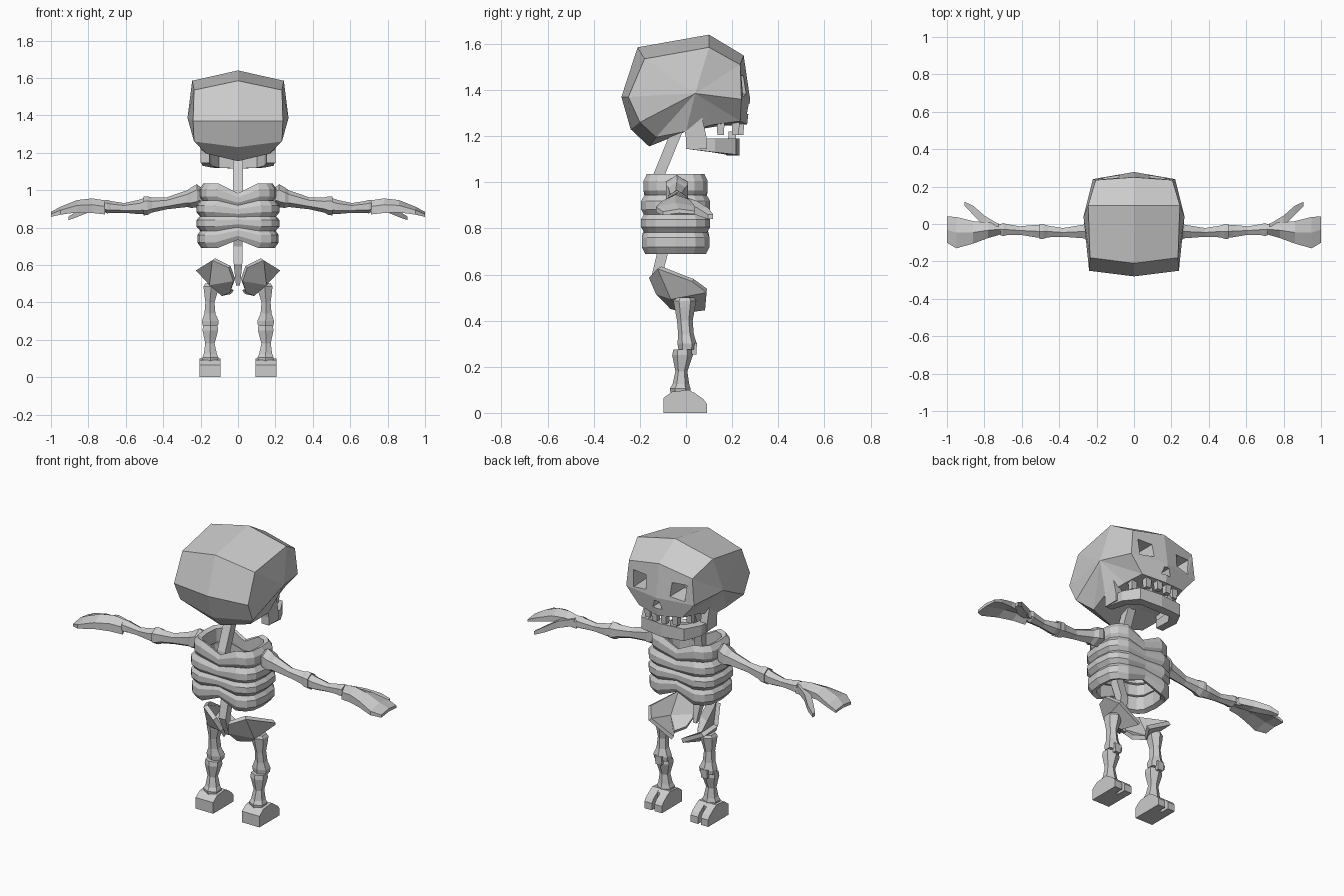
import bpy, bmesh, math
from mathutils import Vector

if "Cube" in bpy.data.objects:
    bpy.data.objects.remove(bpy.data.objects["Cube"])


def finish(name, bm, mirror=False):
    bmesh.ops.recalc_face_normals(bm, faces=bm.faces)
    me = bpy.data.meshes.new(name)
    bm.to_mesh(me)
    bm.free()
    ob = bpy.data.objects.new(name, me)
    bpy.context.collection.objects.link(ob)
    if mirror:
        ob.modifiers.new("mirror", "MIRROR").use_clip = True
    return ob


def loft(name, rings, mirror=False, closed=False, caps=(True, True)):
    """Skin a row of equal-length point rings."""
    bm = bmesh.new()
    rs = [[bm.verts.new(p) for p in r] for r in rings]
    n = len(rs[0])
    for i in range(len(rs) if closed else len(rs) - 1):
        a, b = rs[i], rs[(i + 1) % len(rs)]
        for j in range(n):
            k = (j + 1) % n
            bm.faces.new((a[j], a[k], b[k], b[j]))
    if not closed:
        if caps[0]:
            bm.faces.new(rs[0])
        if caps[1]:
            bm.faces.new(rs[-1])
    return finish(name, bm, mirror)


def bone(name, sections, axis, n=6, mirror=True):
    """Bone along x or z: sections are (x, y, z, radius a, radius b)."""
    rings = []
    for x, y, z, a, b in sections:
        ring = []
        for i in range(n):
            t = math.tau * (i + 0.5) / n
            c, s = math.cos(t) * a, math.sin(t) * b
            ring.append((x, y + c, z + s) if axis == "x" else (x + c, y + s, z))
        rings.append(ring)
    return loft(name, rings, mirror)


def prism(name, profile, x0, x1, mirror=False):
    return loft(name, [[(x, y, z) for y, z in profile] for x in (x0, x1)], mirror)


def block(name, x, y, z, sx, sy, sz, taper=1.0, mirror=False):
    rings = []
    for s, f in ((-1, taper), (1, 1)):
        rings.append([(x + i * sx * f / 2, y + j * sy * f / 2, z + s * sz / 2)
                      for i, j in ((-1, -1), (1, -1), (1, 1), (-1, 1))])
    return loft(name, rings, mirror)


# skull: centre profile and a slightly smaller side profile, fanned at the temples
mid = [(-.28, 1.37), (-.21, 1.585), (.10, 1.64), (.25, 1.55), (.278, 1.36),
       (.265, 1.25), (.15, 1.245), (0, 1.22), (-.16, 1.155), (-.24, 1.23)]
side = [(.24, -.25, 1.37), (.235, -.18, 1.535), (.245, .10, 1.585), (.205, .235, 1.51),
        (.22, .24, 1.36), (.14, .235, 1.265), (.165, .12, 1.25), (.2, 0, 1.22),
        (.17, -.13, 1.195), (.235, -.2, 1.26)]
bm = bmesh.new()
cen = [bm.verts.new((0, y, z)) for y, z in mid]
for s in (-1, 1):
    rim = [bm.verts.new((s * x, y, z)) for x, y, z in side]
    temple = bm.verts.new((s * .27, .04, 1.385))
    for j in range(len(mid)):
        k = (j + 1) % len(mid)
        bm.faces.new((cen[j], cen[k], rim[k], rim[j]))
        bm.faces.new((rim[j], rim[k], temple))
skull = finish("skull", bm)

# eye sockets and nose hole
cutters = []
for s in (-1, 1):
    eye = [(-.05, -.04), (.045, -.055), (.055, .05), (-.045, .045)]
    cutters.append(loft("eye_cutter", [[(s * (.125 + a * f), y, 1.42 + b * f) for a, b in eye]
                                       for y, f in ((.14, .7), (.4, 1.2))]))
nose = [(-.03, -.02), (.03, -.02), (.015, .025), (-.015, .025)]
cutters.append(loft("nose_cutter", [[(a, y, 1.315 + b) for a, b in nose] for y in (.2, .4)]))
for c in cutters:
    m = skull.modifiers.new("hole", "BOOLEAN")
    m.operation, m.object, m.solver = "DIFFERENCE", c, "EXACT"
    c.hide_render = True
    c.hide_set(True)

# teeth
for x, y in ((.03, .235), (.09, .215), (.135, .15)):
    block("upper_tooth", x, y, 1.235, .038, .035, .06, .8, True)
block("lower_tooth", .07, .2, 1.2, .035, .03, .04, 1.2, True)

# jaw: horseshoe body and upright branches
arch = [(.175, 0, .022, 0, 1.145), (.165, .12, .024, .006, 1.13),
        (.12, .195, .018, .022, 1.12), (0, .205, 0, .027, 1.115)]
loft("jaw", [[(x - a, y - b, z), (x + a, y + b, z), (x + a, y + b, 1.19), (x - a, y - b, 1.19)]
             for x, y, a, b, z in arch], True, caps=(True, False))
loft("jaw_branch", [[(x - .022, y0, z), (x + .022, y0, z), (x + .022, y1, z), (x - .022, y1, z)]
                    for x, y0, y1, z in ((.178, 0, .09, 1.145), (.178, 0, .09, 1.19),
                                         (.18, -.015, .07, 1.28))], True)

# spine
bone("spine", [(0, y, z, r, r) for y, z, r in
               ((-.04, 1.22, .036), (-.13, 1.0, .036), (-.15, .85, .036), (-.1, .7, .034),
                (-.125, .6, .032), (-.09, .49, .015))], "z", 4, False)

# ribs: four stacked hollow bands, pinched at the back and breastbone
for top, bot, wide in ((1.035, .935, .93), (.945, .855, 1), (.865, .78, 1), (.79, .69, .98)):
    h = top - bot
    section = [(.9, top), (1, top - .3 * h), (1, bot + .3 * h), (.9, bot), (.78, bot + .01),
               (.78, top - .01)]
    rings = []
    for i in range(16):
        t = math.tau * i / 16
        c, s = math.cos(t), math.sin(t)
        x = .222 * math.copysign(abs(c) ** .6, c)
        y = .157 * math.copysign(abs(s) ** .6, s)
        pinch = abs(c) < .01
        ring = []
        for f, z in section:
            zz = .85 + (z - .85) * .72 if pinch else z
            ring.append((x * f * wide, -.045 + y * f * wide * (.92 if pinch else 1), zz))
        rings.append(ring)
    loft("rib_band", rings, closed=True)

# pelvis wings
grid = [[(.045, -.15, .59), (.13, -.115, .63), (.215, .03, .575)],
        [(.02, -.12, .52), (.145, -.06, .50), (.17, .09, .53)],
        [(.04, -.06, .46), (.08, 0, .445), (.03, .08, .455)]]
bm = bmesh.new()
vs = [[bm.verts.new(p) for p in r] for r in grid]
for i in range(2):
    for j in range(2):
        bm.faces.new((vs[i][j], vs[i][j + 1], vs[i + 1][j + 1], vs[i + 1][j]))
wing = finish("pelvis_wing", bm)
sol = wing.modifiers.new("thickness", "SOLIDIFY")
sol.thickness, sol.offset = .025, 0
wing.modifiers.new("mirror", "MIRROR")

# arms
bone("upper_arm", [(.2, -.04, .97, .04, .045), (.22, -.04, .97, .055, .062),
                   (.25, -.04, .96, .055, .055), (.27, -.04, .955, .042, .045),
                   (.38, -.045, .93, .027, .032), (.46, -.04, .92, .036, .04),
                   (.485, -.04, .917, .045, .05), (.505, -.04, .915, .045, .05)], "x")
bone("forearm", [(.505, -.04, .915, .038, .042), (.53, -.038, .91, .038, .038),
                 (.61, -.035, .905, .026, .026), (.68, -.03, .91, .034, .032),
                 (.70, -.03, .912, .04, .036), (.715, -.03, .915, .034, .032)], "x")

# hands: an arched mitten and a thumb
palm = [(.71, -.055, 0, .92, .025), (.78, -.075, .008, .93, .026), (.86, -.105, .015, .925, .022),
        (.95, -.13, .038, .897, .014), (1.0, -.10, .04, .875, .009)]
loft("hand", [[(x, y0, z - 2 * t), (x, (y0 + y1) / 2, z - t), (x, y1, z - 1.5 * t),
               (x, y1, z), (x, (y0 + y1) / 2, z + t), (x, y0, z - t * .3)]
              for x, y0, y1, z, t in palm], True)
loft("thumb", [[(x, y0, z - t), (x, y1, z - t), (x, y1, z + t), (x, y0, z + t)]
               for x, y0, y1, z, t in ((.725, -.04, .0, .915, .02), (.80, -.01, .045, .90, .02),
                                       (.86, .05, .098, .872, .016), (.905, .095, .118, .85, .01))],
     True)

# legs
bone("thigh", [(.145, -.005, .50, .035, .04), (.145, -.005, .485, .045, .05),
               (.145, -.005, .46, .043, .045), (.15, -.005, .40, .028, .034),
               (.15, 0, .34, .034, .034), (.148, .005, .30, .052, .042),
               (.148, .005, .275, .048, .038)], "z")
bone("shin", [(.148, -.015, .275, .045, .04), (.148, -.015, .25, .048, .045),
              (.15, -.02, .18, .029, .026), (.148, -.022, .125, .04, .036),
              (.148, -.025, .105, .05, .045), (.148, -.025, .085, .045, .042)], "z")
block("kneecap", .148, .035, .278, .045, .025, .05, .8, True)

# feet: heel block and two toes
heel = [(-.097, 0), (-.097, .065), (-.06, .092), (.015, .1), (.035, .085), (.035, 0)]
toe = [(.03, 0), (.03, .092), (.075, .06), (.09, .04), (.09, 0)]
prism("foot", heel, .093, .207, True)
prism("inner_toe", toe, .093, .141, True)
prism("outer_toe", toe, .159, .207, True)
